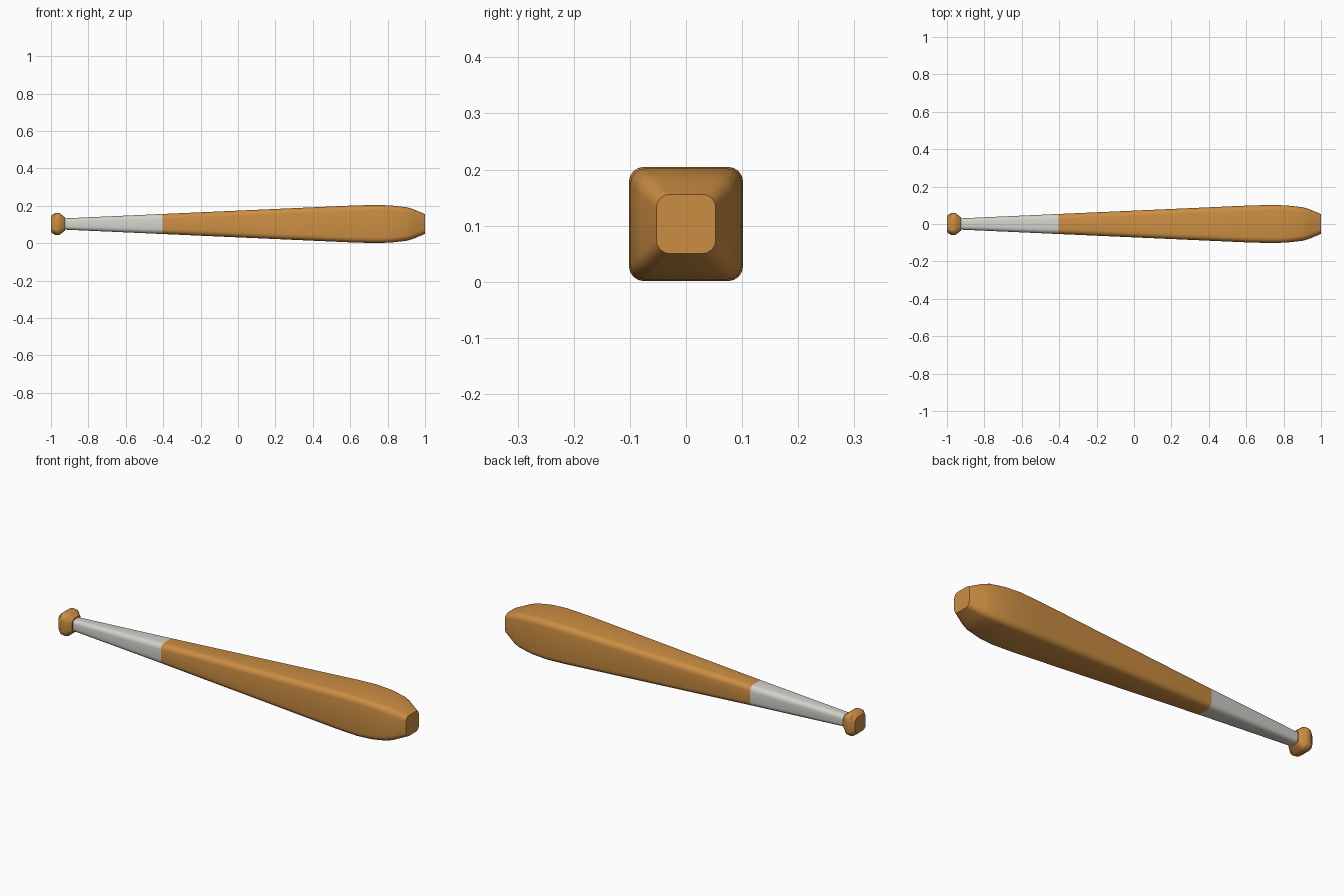
import bpy, bmesh, math

if "Cube" in bpy.data.objects:
    bpy.data.objects.remove(bpy.data.objects["Cube"])

CZ = 0.103  # height of the bat's axis


def material(name, rgb):
    m = bpy.data.materials.new(name)
    m.diffuse_color = (*rgb, 1)
    m.use_nodes = True
    m.node_tree.nodes["Principled BSDF"].inputs["Base Color"].default_value = m.diffuse_color
    return m


wood = material("orange wood", (0.60, 0.27, 0.055))
wrap = material("pale grey grip", (0.66, 0.64, 0.60))


def section(half, corner, steps=4):
    """Rounded square in the YZ plane; corner is the radius as a share of half."""
    r = half * corner
    pts = []
    for k in range(4):
        a0 = k * math.pi / 2
        sy = 1 if k in (0, 3) else -1
        sz = 1 if k in (0, 1) else -1
        for i in range(steps + 1):
            a = a0 + i / steps * math.pi / 2
            pts.append((sy * (half - r) + r * math.cos(a),
                        sz * (half - r) + r * math.sin(a)))
    return pts


def loft(name, stations, mat, angle=32):
    """Skin rounded-square sections given as (x, half width, corner share)."""
    bm = bmesh.new()
    rings = [[bm.verts.new((x, y, CZ + z)) for y, z in section(h, c)]
             for x, h, c in stations]
    for a, b in zip(rings, rings[1:]):
        n = len(a)
        for i in range(n):
            j = (i + 1) % n
            bm.faces.new((a[i], a[j], b[j], b[i]))
    bm.faces.new(rings[0])
    bm.faces.new(rings[-1])
    bmesh.ops.recalc_face_normals(bm, faces=bm.faces)
    me = bpy.data.meshes.new(name)
    bm.to_mesh(me)
    bm.free()
    me.materials.append(mat)
    ob = bpy.data.objects.new(name, me)
    bpy.context.collection.objects.link(ob)
    bpy.context.view_layer.objects.active = ob
    ob.select_set(True)
    bpy.ops.object.shade_smooth_by_angle(angle=math.radians(angle))
    ob.select_set(False)
    return ob


# Pommel at the thin end
loft("knob", [(-1.0, 0.043, 0.55), (-0.982, 0.057, 0.55), (-0.965, 0.059, 0.55),
              (-0.952, 0.057, 0.55), (-0.926, 0.036, 0.6)], wood)
# Tapered grip
loft("grip", [(-0.93, 0.030, 0.6), (-0.405, 0.0535, 0.5)], wrap)
# Barrel swelling to the thick end, then a rounded tip
loft("barrel", [(-0.405, 0.0535, 0.5), (0.62, 0.099, 0.29), (0.74, 0.102, 0.27),
                (0.82, 0.099, 0.28), (0.90, 0.090, 0.32), (0.935, 0.080, 0.36),
                (1.0, 0.053, 0.46)], wood)
